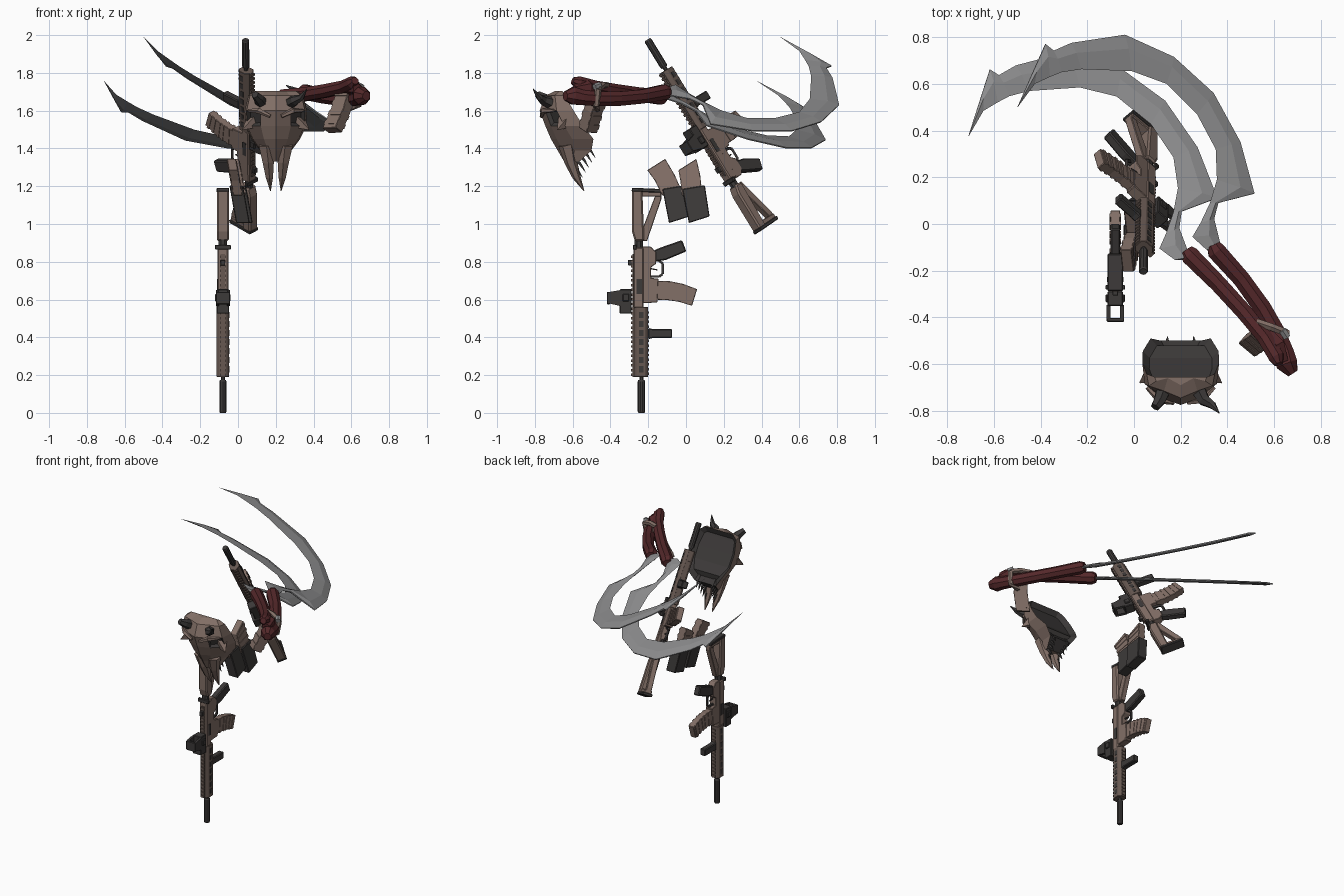
import bpy, bmesh, math
from mathutils import Vector as V

def material(name, c):
    m = bpy.data.materials.new(name)
    m.diffuse_color = (*c, 1)
    return m

TAN = material("dusty tan", (0.225, 0.16, 0.135))
BROWN = material("dark brown", (0.135, 0.098, 0.083))
DARK = material("charcoal", (0.045, 0.041, 0.040))
RED = material("dark red", (0.088, 0.021, 0.023))
STEEL = material("blade grey", (0.27, 0.27, 0.275))

def mesh(name, verts, faces, mat, bevel=0):
    me = bpy.data.meshes.new(name)
    me.from_pydata([tuple(v) for v in verts], [], faces)
    bm = bmesh.new()
    bm.from_mesh(me)
    bmesh.ops.recalc_face_normals(bm, faces=bm.faces)
    bm.to_mesh(me)
    bm.free()
    me.materials.append(mat)
    ob = bpy.data.objects.new(name, me)
    bpy.context.collection.objects.link(ob)
    if bevel:
        b = ob.modifiers.new("bevel", 'BEVEL')
        b.width, b.segments = bevel, 1
    return ob

def loft(name, rings, mat, bevel=0):
    n = len(rings[0])
    faces = [(i*n+j, i*n+(j+1) % n, (i+1)*n+(j+1) % n, (i+1)*n+j)
             for i in range(len(rings)-1) for j in range(n)]
    faces += [tuple(range(n)), tuple(range((len(rings)-1)*n, len(rings)*n))]
    return mesh(name, [p for r in rings for p in r], faces, mat, bevel)

def prism(name, P, pts, hw, mat, bevel=0, w=0):
    return loft(name, [[P(s, v, w+k) for s, v in pts] for k in (-hw, hw)], mat, bevel)

def box(name, P, s0, s1, v0, v1, hw, mat, bevel=0, w=0):
    return prism(name, P, [(s0, v0), (s1, v0), (s1, v1), (s0, v1)], hw, mat, bevel, w)

def tube(name, path, radii, mat, sides=8):
    path = [V(p) for p in path]
    rings = []
    for i, p in enumerate(path):
        t = (path[min(i+1, len(path)-1)] - path[max(i-1, 0)]).normalized()
        ref = V((0, 0, 1)) if abs(t.z) < 0.8 else V((0, 1, 0))
        x = t.cross(ref).normalized()
        y = t.cross(x)
        rings.append([p + radii[i]*(x*math.cos(q) + y*math.sin(q)) for q in
                      [2*math.pi*(k+0.5)/sides for k in range(sides)]])
    return loft(name, rings, mat)

def frame(origin, a, d, scale=1):
    o, a = V(origin), V(a).normalized()
    d = V(d)
    d = (d - a*d.dot(a)).normalized()
    n = a.cross(d)
    return lambda s, v, w: o + scale*(a*s + d*v + n*w)

def mag(name, P, left, right, hw, mat):
    prism(name, P, left + right[::-1], hw, mat, 0.003)
    for i in range(len(left)-1):
        for f in (0.15, 0.6):
            def at(e, g):
                return tuple(V(e[i]).lerp(V(e[i+1]), g))
            prism(name + "_rib", P, [at(left, f), at(left, f+0.2), at(right, f+0.2), at(right, f)],
                  hw+0.003, mat)

# Rifle: s runs from muzzle to butt, v towards the grip, w across
def rifle(n, P):
    tube(n+"_suppressor", [P(s, 0, 0) for s in (0, 0.008, 0.165, 0.175)], [0.016, 0.02, 0.02, 0.016], DARK, 10)
    tube(n+"_barrel", [P(0.165, 0, 0), P(0.21, 0, 0)], [0.012, 0.012], DARK)
    sec = [(-0.04, 0.018), (-0.025, 0.033), (0.02, 0.033), (0.036, 0.018)]
    sec += [(v, -w) for v, w in sec[::-1]]
    loft(n+"_handguard", [[P(s, v, w) for v, w in sec] for s in (0.19, 0.56)], BROWN, 0.002)
    for i in range(7):
        s = 0.215 + i*0.048
        for k in (-1, 1):
            box(n+"_handguard_slot", P, s, s+0.032, -0.012, 0.01, 0.002, DARK, 0, k*0.033)
    box(n+"_top_rail", P, 0.19, 0.84, -0.047, -0.038, 0.012, BROWN)
    for i in range(26):
        s = 0.195 + i*0.025
        box(n+"_rail_tooth", P, s, s+0.013, -0.054, -0.046, 0.014, BROWN)
    for i in range(14):
        s = 0.2 + i*0.025
        box(n+"_lower_rail_tooth", P, s, s+0.013, 0.034, 0.041, 0.014, BROWN)
    prism(n+"_foregrip", P, [(0.39, 0.036), (0.45, 0.036), (0.444, 0.06), (0.444, 0.163), (0.396, 0.163), (0.396, 0.06)],
          0.02, DARK, 0.005)
    box(n+"_upper_receiver", P, 0.555, 0.875, -0.042, 0.012, 0.029, TAN, 0.006)
    prism(n+"_lower_receiver", P, [(0.58, 0.005), (0.88, 0.005), (0.88, 0.05), (0.85, 0.078), (0.79, 0.078),
                                   (0.77, 0.05), (0.715, 0.05), (0.71, 0.09), (0.585, 0.085)], 0.025, TAN, 0.003)
    box(n+"_ejection_port", P, 0.63, 0.71, -0.025, 0.002, 0.031, DARK)
    box(n+"_charging_handle", P, 0.865, 0.89, -0.045, -0.025, 0.042, DARK, 0.003)
    mag(n+"_magazine", P, [(0.70, 0.06), (0.697, 0.15), (0.683, 0.22), (0.655, 0.295)],
        [(0.60, 0.06), (0.597, 0.14), (0.588, 0.2), (0.567, 0.268)], 0.021, TAN)
    # trigger guard and trigger
    ring = [(0.722, 0.05), (0.722, 0.095), (0.735, 0.112), (0.79, 0.112), (0.81, 0.09)]
    for p, q in zip(ring, ring[1:]):
        tube(n+"_trigger_guard", [P(*p, 0), P(*q, 0)], [0.009, 0.009], DARK, 4)
    tube(n+"_trigger", [P(0.765, 0.04, 0), P(0.757, 0.085, 0)], [0.006, 0.004], DARK, 4)
    prism(n+"_grip", P, [(0.80, 0.07), (0.86, 0.065), (0.875, 0.1), (0.915, 0.215), (0.855, 0.238), (0.81, 0.13)],
          0.021, DARK, 0.006)
    # open triangular stock
    tube(n+"_buffer_tube", [P(0.86, -0.015, 0), P(1.0, -0.015, 0)], [0.024, 0.024], DARK)
    prism(n+"_stock_body", P, [(0.91, -0.035), (0.96, -0.05), (1.18, -0.05), (1.18, 0.005), (0.91, 0.015)], 0.032, TAN, 0.008)
    prism(n+"_stock_strut", P, [(0.91, 0.0), (0.96, 0.0), (1.155, 0.075), (1.155, 0.105), (1.13, 0.105), (0.91, 0.03)],
          0.018, TAN, 0.003)
    box(n+"_stock_rear", P, 1.145, 1.18, -0.045, 0.105, 0.025, TAN, 0.004)
    prism(n+"_butt_pad", P, [(1.172, -0.052), (1.192, -0.05), (1.185, 0.108), (1.165, 0.11)], 0.033, DARK, 0.004)
    # holographic sight with an open window
    box(n+"_sight_base", P, 0.525, 0.655, -0.115, -0.052, 0.033, DARK, 0.004)
    box(n+"_sight_knob", P, 0.59, 0.63, -0.1, -0.065, 0.041, DARK, 0.004)
    for k in (-1, 1):
        prism(n+"_sight_side", P, [(0.565, -0.11), (0.65, -0.11), (0.64, -0.172), (0.58, -0.172)], 0.008, DARK, 0, k*0.029)
    box(n+"_sight_hood", P, 0.575, 0.64, -0.183, -0.166, 0.037, DARK, 0.003)
    box(n+"_rear_sight", P, 0.78, 0.81, -0.07, -0.045, 0.012, DARK, 0.002)

rifle("lower_rifle", frame((-0.08, -0.236, 0), (0, 0, 1), (0, 1, 0)))
rifle("upper_rifle", frame((0.04, -0.204, 1.976), (0.01, 0.604, -0.986), (-0.7, 0.61, 0.36), 0.988))

# Pair of loose magazines in dark pouches
for n, dy, dx in (("front", 0, -0.008), ("rear", 0.105, 0.008)):
    def P(s, v, w, dy=dy, dx=dx):
        return V((w + dx + 0.035 - (v-1.0)*0.18, s+dy, v))
    k = 0.06 if dy else 0
    mag(n+"_spare_magazine", P, [(-0.205+k, 1.285), (-0.165+k/2, 1.23), (-0.125, 1.15)],
        [(-0.11+k, 1.345), (-0.06+k/2, 1.26), (-0.02, 1.17)], 0.024, TAN)
    prism(n+"_pouch", P, [(-0.125, 1.185), (-0.005, 1.205), (0.02, 1.04), (-0.09, 1.005)], 0.036, DARK, 0.004)

# Skull mask
rows = [(1.705, -0.69, 0.10, -0.655), (1.68, -0.745, 0.13, -0.642), (1.60, -0.775, 0.147, -0.595),
        (1.52, -0.745, 0.145, -0.545), (1.45, -0.715, 0.115, -0.49), (1.39, -0.68, 0.075, -0.50), (1.33, -0.645, 0.052, -0.565)]
rings = []
for z, yf, w, yb in rows:
    ym = yf*0.5 + yb*0.5
    half = [(1.12*w, yb), (1.05*w, ym), (0.55*w, yf+0.03)]
    sec = [(-x, y) for x, y in half] + [(0, yf)] + half[::-1]
    rings.append([V((0.2+x, y, z)) for x, y in sec])
mask = loft("skull_mask", rings, TAN)
mask.data.materials.append(DARK)
bm = bmesh.new()
bm.from_mesh(mask.data)
bm.faces.ensure_lookup_table()
back = [bm.faces[i*7+6] for i in range(6)]
eyes = [bm.faces[2*7+1], bm.faces[2*7+4]]
for f in back + eyes:
    f.material_index = 1
bmesh.ops.inset_region(bm, faces=back[:5], thickness=0.03, depth=-0.03)
bmesh.ops.inset_individual(bm, faces=eyes, thickness=0.014, depth=-0.02)
bm.to_mesh(mask.data)
bm.free()
for k in (-1, 1):
    def X(x, y, z, k=k):
        return (0.2+k*x, y, z)
    tube("snout_prong", [X(0.05, -0.63, 1.42), X(0.04, -0.61, 1.33), X(0.034, -0.58, 1.25), X(0.028, -0.54, 1.175)],
         [0.046, 0.034, 0.022, 0.002], TAN, 6)
    tube("cheek_spike", [X(0.12, -0.64, 1.54), X(0.175, -0.68, 1.50)], [0.045, 0.003], TAN, 4)
    tube("brow_ridge", [X(0.03, -0.765, 1.57), X(0.09, -0.755, 1.60), X(0.145, -0.70, 1.60)], [0.01, 0.016, 0.008], TAN, 5)
    for i in range(5):
        y, z = -0.515 - i*0.017, 1.41 - i*0.026
        tube("tooth", [X(0.062-i*0.005, y-0.02, z+0.015), X(0.058-i*0.005, y+0.01, z-0.02),
                       X(0.055-i*0.005, y+0.035, z-0.06)], [0.013, 0.009, 0.001], DARK, 4)
tube("broken_horn", [(0.13, -0.70, 1.635), (0.11, -0.755, 1.665), (0.09, -0.785, 1.685)], [0.036, 0.028, 0.02], DARK, 6)
tube("curved_horn", [(0.27, -0.70, 1.635), (0.30, -0.755, 1.655), (0.335, -0.775, 1.67), (0.365, -0.81, 1.715)],
     [0.036, 0.028, 0.018, 0.002], DARK, 6)

# Curved blades: outer and inner edge pairs seen from above, laid on a tilted plane
EDGES = [((0.375, -0.11), (0.31, -0.11)), ((0.36, -0.05), (0.25, -0.055)), ((0.342, 0.02), (0.285, 0.005)),
         ((0.36, 0.09), (0.325, 0.09)), ((0.515, 0.13), (0.355, 0.19)), ((0.455, 0.35), (0.35, 0.32)),
         ((0.34, 0.56), (0.27, 0.47)), ((0.17, 0.715), (0.14, 0.60)), ((-0.04, 0.81), (-0.01, 0.655)),
         ((-0.27, 0.775), (-0.225, 0.663)), ((-0.345, 0.742), (-0.31, 0.65)), ((-0.38, 0.77), (-0.36, 0.63)),
         ((-0.42, 0.68), (-0.425, 0.60)), ((-0.50, 0.50), (-0.499, 0.499))]

def blade(n, turn, base, plane, grip, radii):
    c, al, be = plane
    up = V((-al, -be, 1)).normalized()
    def on(q):
        return V((q.real, q.imag, c + al*q.real + be*q.imag))
    rings = []
    for pair in EDGES:
        o, i = [on((complex(*p) - complex(0.34, -0.06))*turn + base) for p in pair]
        m = o.lerp(i, 0.4)
        t = min(0.011, (o-i).length*0.25)
        rings.append([o+up*t*0.3, m+up*t, i, m-up*t, o-up*t*0.3])
    loft(n+"_blade", rings, STEEL)
    path = [on(complex(*p)) for p in grip]
    tube(n+"_handle", path, radii, RED, 8)
    return path

blade("upper_scythe", 1, complex(0.34, -0.06), (1.863, -0.57, -0.316),
      [(0.34, -0.09), (0.352, -0.115), (0.46, -0.235), (0.55, -0.36), (0.61, -0.465), (0.645, -0.55), (0.655, -0.60), (0.68, -0.64)],
      [0.032, 0.043, 0.04, 0.041, 0.041, 0.043, 0.05, 0.025])
blade("lower_scythe", complex(1.011, 0.1085), complex(0.2, -0.1), (1.691, -0.337, -0.461),
      [(0.225, -0.115), (0.24, -0.135), (0.36, -0.255), (0.47, -0.375), (0.56, -0.485), (0.61, -0.57), (0.62, -0.60)],
      [0.032, 0.043, 0.039, 0.038, 0.036, 0.036, 0.02])
# red end cap above the crossing grips
tube("grip_cap", [(0.57, -0.47, 1.71), (0.61, -0.52, 1.722), (0.635, -0.59, 1.712)], [0.03, 0.042, 0.03], RED, 6)

# Tan magazine strapped under the handles
Q = frame((0.575, -0.455, 1.70), (-0.07, -0.08, -0.22), (0.75, -0.65, 0))
mag("strapped_magazine", Q, [(0, -0.045), (0.11, -0.045), (0.23, -0.06)], [(0, 0.04), (0.11, 0.045), (0.225, 0.03)], 0.031, TAN)
tube("strap_bar", [(0.525, -0.42, 1.735), (0.585, -0.44, 1.735), (0.65, -0.465, 1.715)], [0.018, 0.018, 0.018], TAN, 6)
tube("strap_side", [(0.65, -0.465, 1.715), (0.64, -0.475, 1.63), (0.58, -0.47, 1.61)], [0.018, 0.018, 0.018], TAN, 6)
tube("strap_buckle", [(0.635, -0.455, 1.735), (0.655, -0.485, 1.725)], [0.018, 0.018], STEEL, 6)
